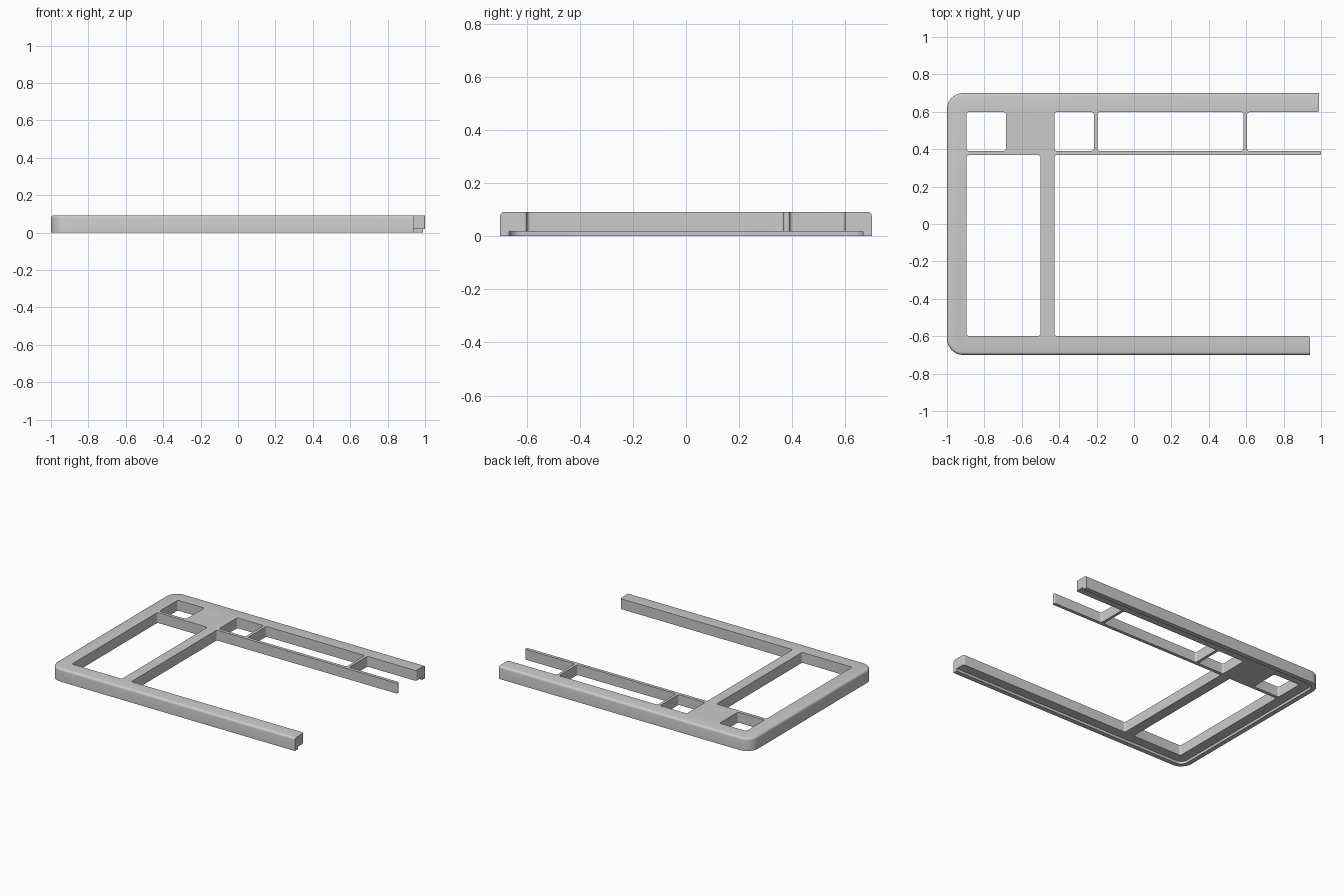
import bpy, bmesh
from mathutils import Vector

if "Cube" in bpy.data.objects:
    bpy.data.objects.remove(bpy.data.objects["Cube"], do_unlink=True)

HEIGHT, LIP = 0.092, 0.018
HALF = 0.70      # half depth of the frame
RAIL = 0.598     # inner edge of the long rails
BAR_LO, BAR_HI = 0.368, 0.391   # thin cross bar

grey = bpy.data.materials.new("plain grey")
grey.use_nodes = True
grey.diffuse_color = (0.6, 0.6, 0.6, 1)
grey.node_tree.nodes["Principled BSDF"].inputs["Base Color"].default_value = grey.diffuse_color


def fillet(corners, steps=6):
    """Round every (x, y, radius) corner of a right-angled outline."""
    points = []
    for i, (x, y, r) in enumerate(corners):
        p = Vector((x, y))
        if r == 0:
            points.append(p)
            continue
        before = Vector(corners[i - 1][:2])
        after = Vector(corners[(i + 1) % len(corners)][:2])
        a = (before - p).normalized()
        b = (after - p).normalized()
        centre = p + (a + b) * r
        for k in range(steps + 1):
            d = (-b).lerp(-a, k / steps).normalized()
            points.append(centre + d * r)
    return points


def prism(bm, corners, z0, z1):
    face = bm.faces.new([bm.verts.new((p.x, p.y, z0)) for p in fillet(corners)])
    top = bmesh.ops.extrude_face_region(bm, geom=[face])
    verts = [v for v in top["geom"] if isinstance(v, bmesh.types.BMVert)]
    bmesh.ops.translate(bm, verts=verts, vec=(0, 0, z1 - z0))


def rectangle(x0, x1, y0, y1, r):
    return [(x0, y0, r), (x1, y0, r), (x1, y1, r), (x0, y1, r)]


def finish(bm, name):
    bmesh.ops.recalc_face_normals(bm, faces=bm.faces)
    mesh = bpy.data.meshes.new(name)
    bm.to_mesh(mesh)
    bm.free()
    mesh.materials.append(grey)
    obj = bpy.data.objects.new(name, mesh)
    bpy.context.collection.objects.link(obj)
    return obj


def cut(target, cutter):
    mod = target.modifiers.new("cut", "BOOLEAN")
    mod.operation, mod.solver, mod.object = "DIFFERENCE", "EXACT", cutter
    bpy.context.view_layer.objects.active = target
    bpy.ops.object.modifier_apply(modifier=mod.name)
    bpy.data.objects.remove(cutter, do_unlink=True)


# Open-ended frame: long rails, spine and thin cross bar in one outline
R, S = 0.085, 0.012
bm = bmesh.new()
prism(bm, [
    (-1, -HALF, R), (0.94, -HALF, 0), (0.94, -RAIL, S),
    (-0.425, -RAIL, S), (-0.425, BAR_LO, S),
    (1, BAR_LO, 0.008), (1, BAR_HI, 0.008),
    (0.605, BAR_HI, S), (0.605, RAIL, S),
    (0.99, RAIL, S), (0.99, HALF, 0), (-1, HALF, R)], 0, HEIGHT)


# Soft top edge along the outer border only
def on_border(v):
    corner = v.co.x < -1 + R + 0.001 and abs(v.co.y) > HALF - R - 0.001
    return v.co.z > HEIGHT - 0.001 and (corner or abs(v.co.y) > HALF - 0.001)


border = [e for e in bm.edges if all(on_border(v) for v in e.verts)]
bmesh.ops.bevel(bm, geom=border, offset=0.016, segments=4, profile=0.5, affect="EDGES")
frame = finish(bm, "frame")

# Enclosed windows
bm = bmesh.new()
prism(bm, rectangle(-0.895, -0.5, -RAIL, BAR_LO, S), -0.1, 0.2)
for x0, x1 in [(-0.895, -0.685), (-0.425, -0.215), (-0.195, 0.585)]:
    prism(bm, rectangle(x0, x1, BAR_HI, RAIL, S), -0.1, 0.2)
cut(frame, finish(bm, "window_cutter"))

# Recessed underside, leaving a thin lip around the outer border
bm = bmesh.new()
prism(bm, rectangle(-0.967, 1.2, 0.033 - HALF, HALF - 0.033, 0.052), -0.1, LIP)
cut(frame, finish(bm, "recess_cutter"))

bpy.ops.object.select_all(action="DESELECT")
frame.select_set(True)
bpy.context.view_layer.objects.active = frame
bpy.ops.object.shade_smooth_by_angle(angle=0.6)
